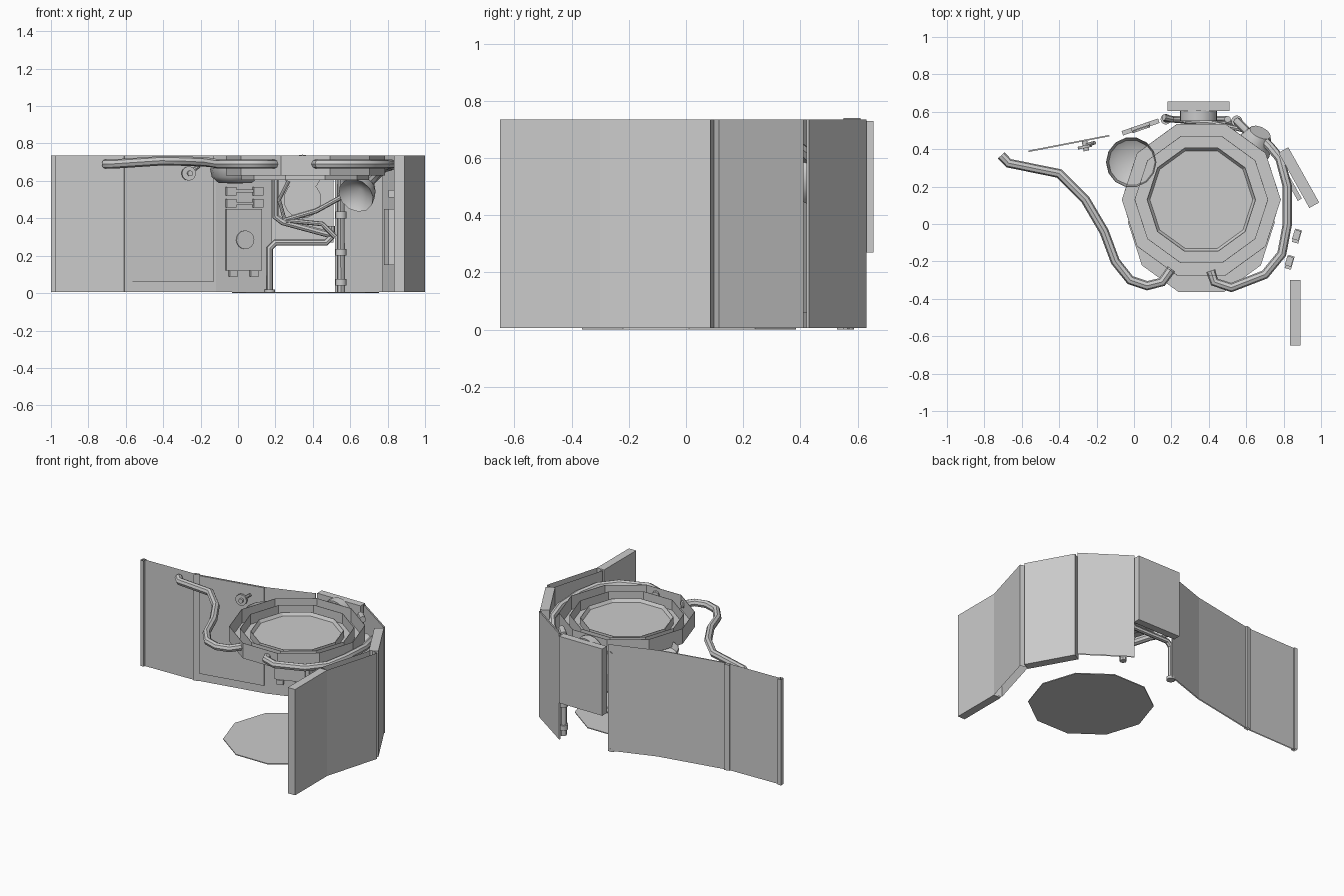
import bpy, bmesh, math
from mathutils import Vector

cube = bpy.data.objects.get("Cube")
if cube:
    bpy.data.objects.remove(cube)

grey = bpy.data.materials.new("plain_grey")
grey.use_nodes = True
TONE = (0.6, 0.6, 0.6, 1)
grey.diffuse_color = TONE
grey.node_tree.nodes["Principled BSDF"].inputs["Base Color"].default_value = TONE

CENTRE = Vector((0.36, 0.13, 0))
TOP, BASE = 0.735, 0.006


def add(name, bm):
    mesh = bpy.data.meshes.new(name)
    bm.to_mesh(mesh)
    bm.free()
    ob = bpy.data.objects.new(name, mesh)
    bpy.context.collection.objects.link(ob)
    mesh.materials.append(grey)
    return ob


def smooth(ob):
    bpy.ops.object.select_all(action='DESELECT')
    ob.select_set(True)
    bpy.context.view_layer.objects.active = ob
    bpy.ops.object.shade_smooth_by_angle(angle=math.radians(40))


def slab(name, p, q, z0, z1, t, inset=0, open_ends=False):
    """Upright panel from p to q, thickened toward the room centre."""
    a, b = Vector((*p[:2], 0)), Vector((*q[:2], 0))
    n = Vector((a.y - b.y, b.x - a.x, 0)).normalized()
    if n.dot(CENTRE - a) < 0:
        n = -n
    ring = [a + n * inset, b + n * inset, b + n * (inset + t), a + n * (inset + t)]
    bm = bmesh.new()
    low = [bm.verts.new((v.x, v.y, z0)) for v in ring]
    high = [bm.verts.new((v.x, v.y, z1)) for v in ring]
    for i in range(4):
        j = (i + 1) % 4
        bm.faces.new((low[i], low[j], high[j], high[i]))
    if not open_ends:
        bm.faces.new(low)
        bm.faces.new(high)
    bmesh.ops.recalc_face_normals(bm, faces=bm.faces)
    return add(name, bm)


def lathe(name, profile, sides, centre, axis=(0, 0, 1)):
    """Revolve (radius, height) points about an axis; zero radius closes the end."""
    rot = Vector((0, 0, 1)).rotation_difference(Vector(axis))
    bm = bmesh.new()
    rows = []
    for r, h in profile:
        count = sides if r > 0 else 1
        rows.append([bm.verts.new(Vector(centre) + rot @ Vector((
            r * math.cos(math.tau * i / sides),
            r * math.sin(math.tau * i / sides), h))) for i in range(count)])
    for a, b in zip(rows, rows[1:]):
        for i in range(sides):
            j = (i + 1) % sides
            if len(a) == 1:
                bm.faces.new((a[0], b[j], b[i]))
            elif len(b) == 1:
                bm.faces.new((a[i], a[j], b[0]))
            else:
                bm.faces.new((a[i], a[j], b[j], b[i]))
    return add(name, bm)


def drum(name, centre, r, h, axis=(0, 0, 1), sides=16):
    smooth(lathe(name, [(0, 0), (r, 0), (r, h), (0, h)], sides, centre, axis))


def pipe(name, points, r):
    curve = bpy.data.curves.new(name, 'CURVE')
    curve.dimensions = '3D'
    curve.bevel_depth, curve.bevel_resolution = r, 2
    curve.use_fill_caps = True
    spline = curve.splines.new('POLY')
    spline.points.add(len(points) - 1)
    for sp, p in zip(spline.points, points):
        sp.co = (*p, 1)
    ob = bpy.data.objects.new(name, curve)
    bpy.context.collection.objects.link(ob)
    bpy.ops.object.select_all(action='DESELECT')
    ob.select_set(True)
    bpy.context.view_layer.objects.active = ob
    bpy.ops.object.convert(target='MESH')
    ob = bpy.context.object
    ob.data.materials.clear()
    ob.data.materials.append(grey)
    smooth(ob)


# thick outer wall panels
slab("right_front_panel", (0.89, -0.65), (0.89, -0.3), BASE, TOP, 0.055)
slab("right_middle_panel", (0.89, -0.3), (1.0, 0.085), BASE, TOP, 0.055, open_ends=True)
slab("right_rear_panel", (0.99, 0.115), (0.825, 0.41), BASE, TOP, 0.06)
slab("back_corner_panel", (0.82, 0.43), (0.525, 0.632), BASE, TOP, 0.01, open_ends=True)
slab("back_panel", (0.18, 0.655), (0.51, 0.655), 0.27, TOP - 0.005, 0.05)

# thin left wall
wall = [Vector(v) for v in ((-0.99, 0.385), (-0.6, 0.394), (-0.12, 0.487), (0.18, 0.59))]
for i, (p, q) in enumerate(zip(wall, wall[1:])):
    slab("left_wall_" + str(i + 1), p, q, BASE, TOP, 0.008, open_ends=True)
slab("end_post", (-1.0, 0.385), (-0.975, 0.385), BASE, TOP, 0.03, -0.01, True)
slab("joint_post", (-0.61, 0.393), (-0.575, 0.4), BASE, TOP, 0.025, -0.01, True)
slab("left_door", wall[1].lerp(wall[2], 0.07), wall[1].lerp(wall[2], 0.97),
     0.06, TOP, 0.008, 0.008)

# floor disc and stepped ceiling ring with thin rims
lathe("floor_disc", [(0, 0), (0.393, 0), (0.393, 0.006), (0, 0.006)], 10, (0.36, 0.01, 0))
ceiling = [(0, 0.605), (0.34, 0.605), (0.34, 0.63), (0.425, 0.63), (0.425, TOP),
           (0.422, TOP), (0.422, 0.64), (0.357, 0.64), (0.357, 0.72), (0.354, 0.72),
           (0.354, 0.65), (0.292, 0.65), (0.292, 0.7), (0.289, 0.7), (0.275, 0.68), (0, 0.68)]
lathe("ceiling_ring", ceiling, 10, (0.36, 0.13, 0))

# large hoses around the ring
pipe("left_hose", [(-0.71, 0.367, 0.69), (-0.67, 0.325, 0.69), (-0.4, 0.27, 0.708),
                   (-0.26, 0.13, 0.705), (-0.16, -0.04, 0.7), (-0.1, -0.2, 0.69),
                   (-0.02, -0.3, 0.69), (0.07, -0.33, 0.69), (0.15, -0.31, 0.69),
                   (0.2, -0.24, 0.69)], 0.025)
pipe("right_hose", [(0.41, -0.25, 0.69), (0.43, -0.31, 0.69), (0.52, -0.34, 0.69),
                    (0.7, -0.27, 0.69), (0.79, -0.16, 0.69), (0.82, 0, 0.69),
                    (0.82, 0.2, 0.68), (0.78, 0.35, 0.67), (0.73, 0.41, 0.62),
                    (0.68, 0.46, 0.57)], 0.025)

# bowl tucked under the ring, and horn
smooth(lathe("left_bowl", [(0, 0.585), (0.09, 0.59), (0.125, 0.62), (0.135, 0.665),
                           (0.132, 0.665), (0.12, 0.625), (0.08, 0.6), (0, 0.595)],
             14, (-0.015, 0.33, 0)))
smooth(lathe("horn", [(0, 0), (0.06, 0), (0.09, 0.06), (0.1, 0.12), (0.09, 0.11),
                      (0, 0.05)], 12, (0.675, 0.49, 0.58), (-0.35, -0.75, -0.45)))

# valve on the door
drum("valve_wheel", (-0.265, 0.42, 0.64), 0.038, 0.015, (0.2, -1, 0))
drum("valve_hub", (-0.265, 0.445, 0.64), 0.015, 0.055, (0.2, -1, 0))
pipe("valve_arm", [(-0.26, 0.42, 0.64), (-0.21, 0.435, 0.68)], 0.01)


# control box and clamps on the left rear wall
def on_wall(name, u0, u1, z0, z1, t):
    slab(name, wall[2].lerp(wall[3], u0), wall[2].lerp(wall[3], u1), z0, z1, t, 0.008)


on_wall("control_box", 0.17, 0.8, 0.12, 0.45, 0.015)
on_wall("control_cover", 0.3, 0.68, 0.18, 0.39, 0.022)
drum("control_dial", (0.03, 0.53, 0.285), 0.05, 0.03, (0.33, -0.95, 0))
for i, z in enumerate((0.48, 0.545)):
    on_wall("clamp_bar_" + str(i), 0.17, 0.82, z - 0.008, z + 0.008, 0.018)
    for k, u in enumerate((0.17, 0.65)):
        on_wall("clamp_block_" + str(i) + str(k), u, u + 0.17, z - 0.022, z + 0.022, 0.025)
for k, u in enumerate((0.22, 0.6)):
    on_wall("box_foot_" + str(k), u, u + 0.14, 0.09, 0.12, 0.025)

# modules on the right wall
for i, y in enumerate((-0.225, -0.085)):
    x = 0.955 + 0.28 * y
    slab("wall_module_" + str(i), (x, y - 0.035), (x + 0.02, y + 0.035), 0.15, 0.45, 0.035, 0.055)
    slab("module_cap_" + str(i), (x, y - 0.02), (x + 0.015, y + 0.03), 0.51, 0.55, 0.035, 0.055)
slab("rear_module", (0.95, 0.165), (0.855, 0.335), 0.15, 0.45, 0.025, 0.06)

# round vent and its mount behind the ring
drum("round_vent", (0.345, 0.61, 0.5), 0.1, 0.06, (0, -1, 0), 20)
drum("vent_collar", (0.345, 0.61, 0.64), 0.1, 0.06, (0, -1, 0), 20)

# thin pipework around the rear opening
pipe("stand_pipe", [(0.55, 0.55, 0.0), (0.55, 0.55, 0.7), (0.6, 0.5, 0.7)], 0.022)
for i, z in enumerate((0.04, 0.2, 0.4)):
    drum("pipe_coupling_" + str(i), (0.55, 0.55, z), 0.03, 0.035)
pipe("opening_pipe", [(0.17, 0.56, 0), (0.17, 0.56, 0.24), (0.2, 0.56, 0.27),
                      (0.47, 0.56, 0.27), (0.5, 0.56, 0.3), (0.5, 0.56, 0.36)], 0.018)
drum("pipe_foot", (0.17, 0.56, 0.0), 0.028, 0.02)
pipe("drop_pipe", [(0.16, 0.57, 0.69), (0.2, 0.56, 0.66), (0.2, 0.56, 0.41),
                   (0.24, 0.56, 0.38), (0.5, 0.56, 0.31)], 0.018)
pipe("upper_brace", [(0.25, 0.55, 0.39), (0.42, 0.54, 0.44), (0.6, 0.5, 0.54)], 0.013)
pipe("lower_brace", [(0.25, 0.55, 0.39), (0.45, 0.54, 0.37), (0.52, 0.54, 0.3)], 0.013)
pipe("vent_brace", [(0.27, 0.55, 0.6), (0.22, 0.55, 0.5), (0.25, 0.55, 0.39)], 0.01)
